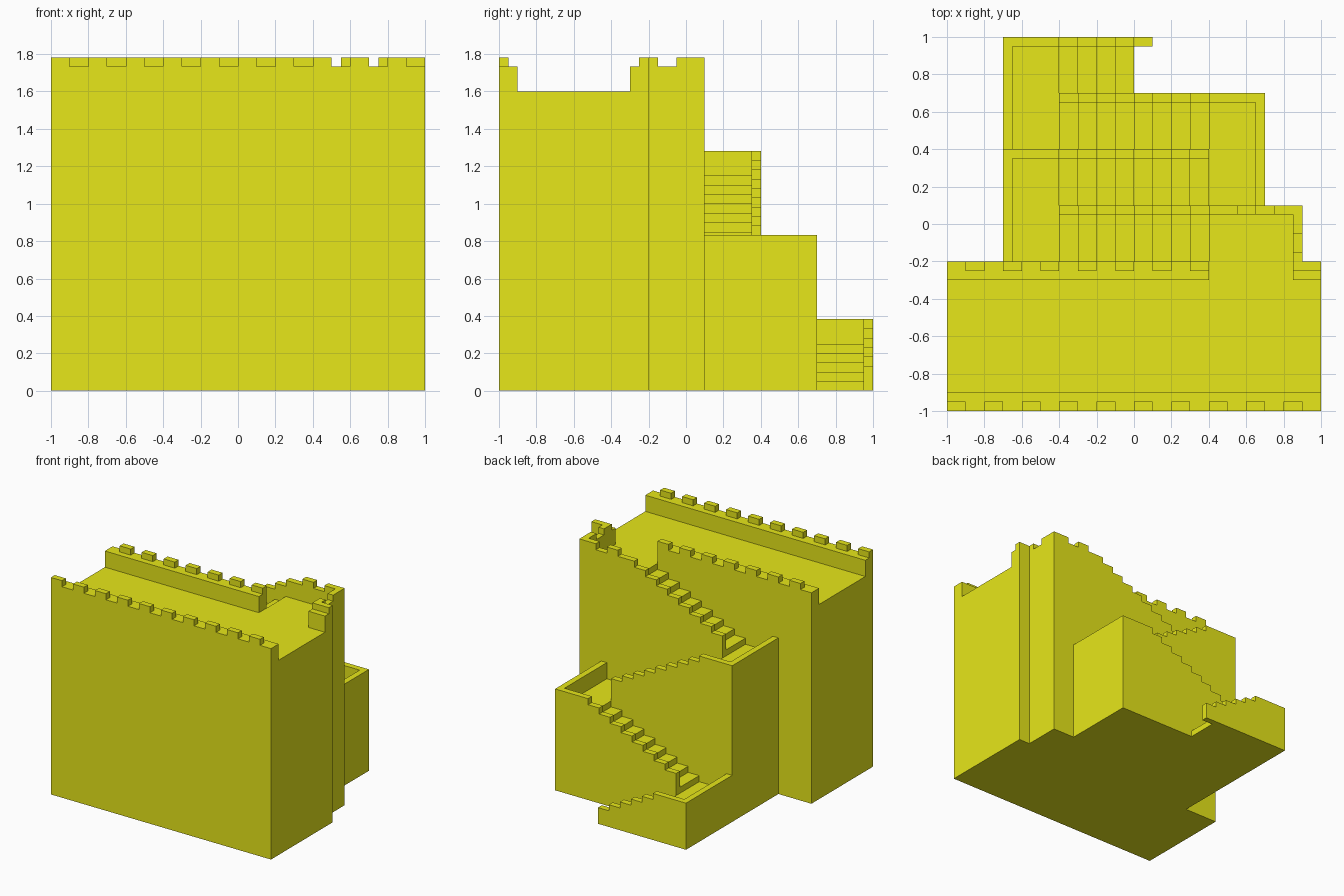
import bpy, bmesh, math

if "Cube" in bpy.data.objects:
    bpy.data.objects.remove(bpy.data.objects["Cube"])

# The whole fort is a solid "height map" on a 0.05 grid: each part is laid on
# the plan as boxes, then only its exposed faces are made, so parts meet cleanly.
CELL, N = 0.05, 40
WALK, RISE, RAIL, MERLON = 1.6, 0.05, 0.133, 0.05
stacks = [[[] for _ in range(N)] for _ in range(N)]


def idx(v):
    return round((v + 1) / CELL)


def box(part, x0, x1, y0, y1, top):
    for i in range(idx(x0), idx(x1)):
        for j in range(idx(y0), idx(y1)):
            stacks[i][j].append((round(top, 3), part))


def flight(part, x_start, direction, y0, count, z_start, rail_count):
    """Stairs going down from x_start, with a stepped rail on the outer side."""
    for k in range(rail_count):
        a = x_start + direction * 0.1 * k
        b = a + direction * 0.1
        x0, x1 = min(a, b), max(a, b)
        z = z_start - RISE * (k + 1)
        if k < count:
            box(part + "_steps", x0, x1, y0, y0 + 0.3, z)
        box(part + "_rail", x0, x1, y0 + 0.25, y0 + 0.3, z + RAIL)


# Main wall with its walkway
box("main_wall", -1, 1, -1, -0.2, WALK)
P, M = WALK + RAIL, WALK + RAIL + MERLON

# Front and rear parapets with alternating merlons
box("front_parapet", -1, 1, -1, -0.9, P)
for k in range(10):
    box("front_parapet", -1 + 0.2 * k, -0.9 + 0.2 * k, -1, -0.95, M)
box("rear_parapet", -1, 0.4, -0.3, -0.2, P)
for k in range(7):
    box("rear_parapet", -0.9 + 0.2 * k, -0.8 + 0.2 * k, -0.25, -0.2, M)

# Top landing, its parapet and merlons
box("top_landing", 0.4, 0.9, -0.2, 0.1, WALK)
for r in [(0.85, 1, -0.3, -0.2), (0.85, 0.9, -0.2, 0.1), (0.4, 0.85, 0.05, 0.1)]:
    box("top_landing_parapet", *r, P)
for r in [(0.9, 1, -0.25, -0.2), (0.85, 0.9, -0.25, -0.15), (0.85, 0.9, -0.05, 0.1),
          (0.75, 0.85, 0.05, 0.1), (0.55, 0.65, 0.05, 0.1)]:
    box("top_landing_parapet", *r, M)

# Zigzag of flights and landings down the back
Z1, Z2, Z3 = WALK - 9 * RISE, WALK - 18 * RISE, WALK - 27 * RISE
flight("first_flight", 0.4, -1, -0.2, 8, WALK, 8)
flight("second_flight", -0.4, 1, 0.1, 8, Z1, 8)
flight("third_flight", 0.4, -1, 0.4, 8, Z2, 8)
flight("bottom_flight", -0.4, 1, 0.7, 4, Z3, 5)
for name, x0, x1, y0, z in [("upper_landing", -0.7, -0.4, -0.2, Z1),
                            ("middle_landing", 0.4, 0.7, 0.1, Z2),
                            ("lower_landing", -0.7, -0.4, 0.4, Z3)]:
    box(name, x0, x1, y0, y0 + 0.6, z)
    side = x0 if x0 < 0 else x1 - 0.05
    box(name + "_rail", side, side + 0.05, y0, y0 + 0.6, z + RAIL)
    inner = (x0 + 0.05, x1) if x0 < 0 else (x0, x1 - 0.05)
    box(name + "_rail", *inner, y0 + 0.55, y0 + 0.6, z + RAIL)

# Collect the exposed faces of every part
levels = sorted({0.0} | {h for col in stacks for s in col for h, _ in s})
meshes = {}


def height(i, j):
    return stacks[i][j][-1][0] if 0 <= i < N and 0 <= j < N and stacks[i][j] else 0.0


def owner(i, j, z):
    return next(p for h, p in stacks[i][j] if h >= z - 1e-5)


def quad(part, pts):
    bm = meshes.setdefault(part, bmesh.new()) if part not in meshes else meshes[part]
    bm.faces.new([bm.verts.new((a * CELL - 1, b * CELL - 1, z)) for a, b, z in pts])


for i in range(N):
    for j in range(N):
        if not stacks[i][j]:
            continue
        h = height(i, j)
        ring = [(i, j), (i + 1, j), (i + 1, j + 1), (i, j + 1)]
        quad(owner(i, j, h), [(a, b, h) for a, b in ring])
        quad(stacks[i][j][0][1], [(a, b, 0) for a, b in reversed(ring)])
        for k, (di, dj) in enumerate([(0, -1), (1, 0), (0, 1), (-1, 0)]):
            low = height(i + di, j + dj)
            (a, b), (c, d) = ring[k], ring[(k + 1) % 4]
            for z0, z1 in zip(levels, levels[1:]):
                if z0 >= low - 1e-5 and z1 <= h + 1e-5:
                    quad(owner(i, j, z1), [(a, b, z0), (c, d, z0), (c, d, z1), (a, b, z1)])

# Yellow material and final objects
mat = bpy.data.materials.new("yellow")
mat.diffuse_color = (0.8, 0.8, 0.01, 1)
mat.use_nodes = True
mat.node_tree.nodes["Principled BSDF"].inputs["Base Color"].default_value = mat.diffuse_color
for part, bm in meshes.items():
    bmesh.ops.remove_doubles(bm, verts=bm.verts, dist=1e-4)
    bmesh.ops.dissolve_limit(bm, angle_limit=math.radians(1), verts=bm.verts, edges=bm.edges)
    me = bpy.data.meshes.new(part)
    bm.to_mesh(me)
    bm.free()
    me.materials.append(mat)
    bpy.context.collection.objects.link(bpy.data.objects.new(part, me))
